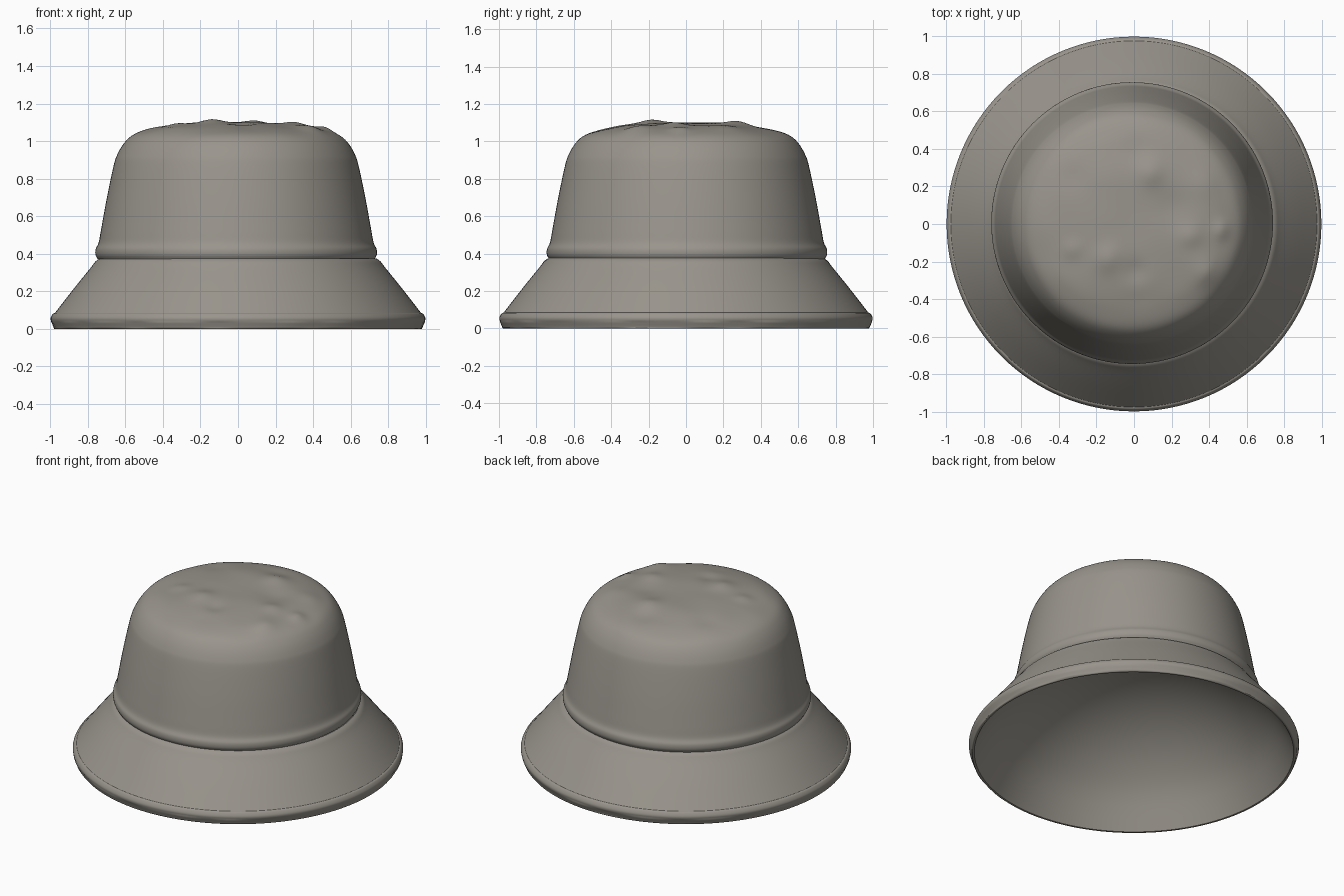
import bpy, bmesh, math, random
from mathutils import Vector, noise

cube = bpy.data.objects.get("Cube")
if cube:
    bpy.data.objects.remove(cube, do_unlink=True)

random.seed(4)
SEGMENTS = 128

felt = bpy.data.materials.new("warm grey felt")
felt.use_nodes = True
colour = (0.32, 0.30, 0.265, 1)
felt.diffuse_color = colour
bsdf = felt.node_tree.nodes["Principled BSDF"]
bsdf.inputs["Base Color"].default_value = colour
bsdf.inputs["Roughness"].default_value = 0.9


def smooth_profile(points, steps):
    """Catmull-Rom curve through (radius, height) points."""
    pts = [Vector(p) for p in points]
    pts = [2 * pts[0] - pts[1]] + pts + [2 * pts[-1] - pts[-2]]
    out = []
    for a, b, c, d in zip(pts, pts[1:], pts[2:], pts[3:]):
        for i in range(steps):
            t = i / steps
            out.append(0.5 * (2 * b + (c - a) * t + (2 * a - 5 * b + 4 * c - d) * t ** 2
                              + (3 * b - a - 3 * c + d) * t ** 3))
    return out + [pts[-2]]


def lathe(name, points, steps, shape=None):
    """Turn a profile about z; shape() may nudge each point."""
    bm = bmesh.new()
    rings = []
    for r, z in smooth_profile(points, steps):
        count = 1 if r < 0.001 else SEGMENTS
        ring = []
        for j in range(count):
            a = math.tau * j / SEGMENTS
            p = Vector((r * math.cos(a), r * math.sin(a), z))
            ring.append(bm.verts.new(shape(p) if shape else p))
        rings.append(ring)
    for up, low in zip(rings, rings[1:]):
        for j in range(SEGMENTS):
            k = (j + 1) % SEGMENTS
            if len(up) == 1:
                bm.faces.new((up[0], low[j], low[k]))
            elif len(low) == 1:
                bm.faces.new((up[j], low[0], up[k]))
            else:
                bm.faces.new((up[j], low[j], low[k], up[k]))
    mesh = bpy.data.meshes.new(name)
    bm.to_mesh(mesh)
    bm.free()
    mesh.materials.append(felt)
    obj = bpy.data.objects.new(name, mesh)
    bpy.context.collection.objects.link(obj)
    bpy.ops.object.select_all(action="DESELECT")
    obj.select_set(True)
    bpy.context.view_layer.objects.active = obj
    bpy.ops.object.shade_smooth_by_angle(angle=math.radians(50))
    return obj


# Lumps in the crown top: x, y, radius, height
lumps = [(0.1, 0.27, 0.07, 0.016), (-0.13, -0.19, 0.07, 0.018), (0.31, -0.07, 0.06, 0.014),
         (0.48, -0.04, 0.05, 0.016), (0.4, -0.27, 0.07, 0.016), (-0.32, -0.14, 0.05, 0.01),
         (0.38, 0.2, 0.08, 0.01), (0.02, -0.26, 0.06, -0.012), (0.22, 0.08, 0.1, -0.01)]
for i in range(5):
    a = random.uniform(0, math.tau)
    lumps.append((0.4 * math.cos(a), 0.4 * math.sin(a), 0.08, random.uniform(-0.01, 0.01)))


def lumpy_top(p):
    fade = max(0, min(1, (p.z - 1.0) / 0.06))
    for x, y, r, h in lumps:
        p.z += fade * h * math.exp(-((p.x - x) ** 2 + (p.y - y) ** 2) / (r * r))
    p.z += fade * 0.006 * noise.noise(p * 5)
    # Crown sits slightly off centre
    return p + Vector((-0.01, 0.005, 0))


def worn_rim(p):
    # Ragged lower lip
    if 0.005 < p.z < 0.04:
        p.xy = p.xy * (1 + 0.008 * noise.noise(Vector((p.x * 5, p.y * 5, 0))))
    return p


# Crown: domed top, tapering wall and rolled lower seam
lathe("crown", [(0, 1.1), (0.15, 1.099), (0.3, 1.092), (0.42, 1.075), (0.5, 1.053), (0.56, 1.025),
                (0.6, 0.985), (0.632, 0.93), (0.652, 0.87), (0.688, 0.7), (0.719, 0.53),
                (0.732, 0.46), (0.748, 0.425), (0.749, 0.395), (0.738, 0.372)], 6, lumpy_top)

# Brim: sloping cone from the crown seam
lathe("brim", [(0.735, 0.376), (0.758, 0.36), (0.785, 0.325), (0.87, 0.22), (0.975, 0.085)], 4)

# Rim: rolled edge band down to the ground
lathe("rim", [(0.975, 0.085), (0.986, 0.08), (0.997, 0.06), (0.996, 0.042),
              (0.985, 0.015), (0.978, 0), (0.965, 0)], 4, worn_rim)

# Lining: smooth hollow dome under the hat
EDGE, DEPTH = 0.965, 0.6
ball = (EDGE ** 2 + DEPTH ** 2) / (2 * DEPTH)
dome = []
for i in range(9):
    r = EDGE * (1 - i / 8)
    dome.append((r, math.sqrt(ball ** 2 - r * r) - ball + DEPTH))
lathe("lining", dome, 3)
